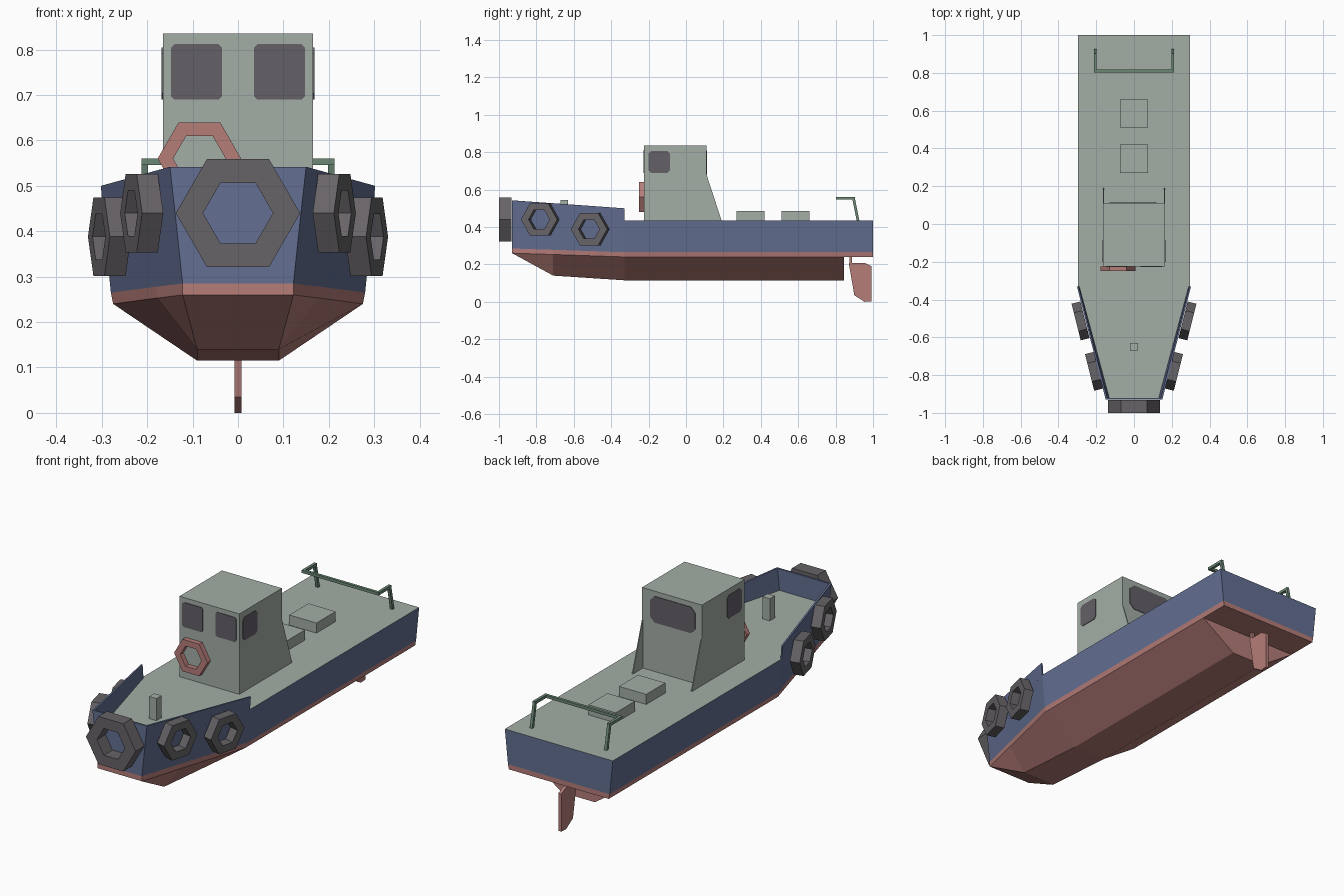
import bpy, bmesh, math
from mathutils import Vector, Matrix

if "Cube" in bpy.data.objects:
    bpy.data.objects.remove(bpy.data.objects["Cube"])


def mat(name, c):
    m = bpy.data.materials.new(name)
    m.diffuse_color = (*c, 1)
    m.use_nodes = True
    m.node_tree.nodes["Principled BSDF"].inputs["Base Color"].default_value = m.diffuse_color
    return m


BLUE = mat("hull_blue", (0.125, 0.16, 0.29))
RED = mat("bottom_red", (0.46, 0.205, 0.19))
DECK = mat("deck_grey", (0.37, 0.42, 0.38))
RUBBER = mat("rubber_grey", (0.135, 0.125, 0.135))
GLASS = mat("window_dark", (0.125, 0.115, 0.135))
GREEN = mat("rail_green", (0.15, 0.25, 0.18))


def finish(bm, name, mats):
    bmesh.ops.remove_doubles(bm, verts=bm.verts, dist=1e-5)
    bmesh.ops.recalc_face_normals(bm, faces=bm.faces)
    me = bpy.data.meshes.new(name)
    bm.to_mesh(me)
    bm.free()
    for m in mats:
        me.materials.append(m)
    ob = bpy.data.objects.new(name, me)
    bpy.context.collection.objects.link(ob)
    return ob


def prism(name, pts, d, m):
    """Extrude a planar outline of 3D points by vector d."""
    bm = bmesh.new()
    f = bm.faces.new([bm.verts.new(p) for p in pts])
    r = bmesh.ops.extrude_face_region(bm, geom=[f], use_keep_orig=True)
    vs = [g for g in r["geom"] if isinstance(g, bmesh.types.BMVert)]
    bmesh.ops.translate(bm, verts=vs, vec=Vector(d))
    return finish(bm, name, [m])


def box(name, x0, x1, y0, y1, z0, z1, m):
    pts = [(x0, y0, z0), (x1, y0, z0), (x1, y1, z0), (x0, y1, z0)]
    return prism(name, pts, (0, 0, z1 - z0), m)


def hex_ring(name, center, R, r, depth, turn, m):
    """Hexagonal ring; axis along y, turned about z; depth is centred."""
    bm = bmesh.new()
    M = Matrix.Translation(center) @ Matrix.Rotation(turn, 4, 'Z')
    rings = []
    for i in range(6):
        a = i * math.pi / 3
        rings.append([bm.verts.new(M @ Vector((q * math.cos(a), y, q * math.sin(a))))
                      for q, y in ((R, -depth / 2), (R, depth / 2), (r, depth / 2), (r, -depth / 2))])
    for i in range(6):
        a, b = rings[i], rings[(i + 1) % 6]
        for k in range(4):
            n = (k + 1) % 4
            bm.faces.new((a[k], a[n], b[n], b[k]))
    return finish(bm, name, [m])


def bar(name, a, b, t, m):
    a, b = Vector(a), Vector(b)
    d = (b - a).normalized()
    u = d.cross(Vector((1, 0, 0)) if abs(d.x) < .9 else Vector((0, 0, 1))).normalized()
    v = d.cross(u)
    pts = [a + (u * i + v * j) * t / 2 for i, j in ((-1, -1), (1, -1), (1, 1), (-1, 1))]
    return prism(name, pts, b - a, m)


# Hull: each station is y, then (half width, z) for bottom, chine, waterline, deck
stations = [
    (-0.93, (.122, .26), (.122, .26), (.122, .285), (.138, .435)),
    (-0.71, (.09, .14), (.178, .253), (.179, .278), (.196, .435)),
    (-0.33, (.09, .115), (.275, .24), (.28, .265), (.297, .435)),
    (0.845, (.09, .115), (.275, .24), (.28, .265), (.297, .435)),
    (0.845, (.09, .24), (.275, .24), (.28, .265), (.297, .435)),
    (1.00, (.09, .24), (.275, .24), (.28, .265), (.297, .435)),
]
bm = bmesh.new()
loops = []
for y, *half in stations:
    right = [bm.verts.new((x, y, z)) for x, z in half]
    left = [bm.verts.new((-x, y, z)) for x, z in half]
    loops.append(right + left[::-1])
row_mat = [1, 1, 0, 2, 0, 1, 1, 1]
for A, B in zip(loops, loops[1:]):
    for k in range(8):
        n = (k + 1) % 8
        bm.faces.new((A[k], A[n], B[n], B[k])).material_index = row_mat[k]
for L in (loops[0], loops[-1]):
    for k in range(3):
        bm.faces.new((L[k], L[k + 1], L[6 - k], L[7 - k])).material_index = row_mat[k]
finish(bm, "hull", [BLUE, RED, DECK])

# Bow bulwark: thin wall swept around the bow
bm = bmesh.new()
t = 0.008
secs = []
for s, aft in ((1, True), (1, False), (-1, False), (-1, True)):
    lo, hi, y, z = (.297, .302, -.33, .50) if aft else (.138, .15, -.93, .542)
    yi = y if aft else y + t
    secs.append([bm.verts.new(p) for p in ((s * lo, y, .435), (s * hi, y, z),
                                           (s * (hi - t), yi, z), (s * (lo - t), yi, .43))])
for A, B in zip(secs, secs[1:]):
    for k in range(4):
        n = (k + 1) % 4
        bm.faces.new((A[k], A[n], B[n], B[k]))
bm.faces.new(secs[0])
bm.faces.new(secs[-1])
finish(bm, "bulwark", [BLUE])

# Cabin with side wings at the back
box("cabin", -.165, .165, -.225, .11, .43, .835, DECK)
for s in (-1, 1):
    prism("cabin_wing", [(s * .165, .105, .43), (s * .165, .19, .435), (s * .165, .11, .68),
                         (s * .165, .105, .68)], (-s * .005, 0, 0), DECK)


# Windows: thin plates with clipped corners
def window(name, a0, a1, z0, z1, place, d, c):
    o = [(a0 + c, z0), (a1 - c, z0), (a1, z0 + c), (a1, z1 - c),
         (a1 - c, z1), (a0 + c, z1), (a0, z1 - c), (a0, z0 + c)]
    prism(name, [place(a, z) for a, z in o], d, GLASS)


for s in (-1, 1):
    window("front_window", .035, .148, .69, .812, lambda a, z: (s * a, -.225, z), (0, -.003, 0), .008)
    window("side_window", -.2, -.085, .69, .805, lambda a, z: (s * .165, a, z), (s * .003, 0, 0), .014)
window("back_window", -.13, .12, .68, .81, lambda a, z: (a, .11, z), (0, .003, 0), .025)

# Lifebuoy on the cabin front
hex_ring("lifebuoy", (-.085, -.2375, .56), .092, .058, .025, 0, RED)

# Tyre fenders: one on the bow, two on each side
hex_ring("bow_fender", (0, -.966, .44), .137, .077, .068, 0, RUBBER)
ang = math.atan2(.15, .6)
for s in (-1, 1):
    for x, y, z in ((.212, -.78, .44), (.283, -.513, .388)):
        hex_ring("side_fender", (s * x, y, z), .1, .058, .048, s * (math.pi / 2 - ang), RUBBER)

# Deck fittings
box("mooring_post", -.02, .02, -.67, -.63, .43, .545, DECK)
for y in (.27, .51):
    box("hatch", -.075, .075, y, y + .15, .43, .485, DECK)

# Stern rail
bar("rail_bar", (-.212, .81, .553), (.212, .81, .553), .014, GREEN)
for s in (-1, 1):
    bar("rail_arm", (s * .205, .81, .553), (s * .205, .903, .553), .014, GREEN)
    bar("rail_leg", (s * .205, .896, .553), (s * .205, .92, .432), .014, GREEN)

# Rudder and its stock
prism("rudder", [(-.008, y, z) for y, z in ((.87, .208), (.955, .208), (.992, .19), (.992, .003),
                                            (.955, 0), (.90, .035))], (.016, 0, 0), RED)
box("rudder_stock", -.007, .007, .873, .888, .2, .245, RED)
